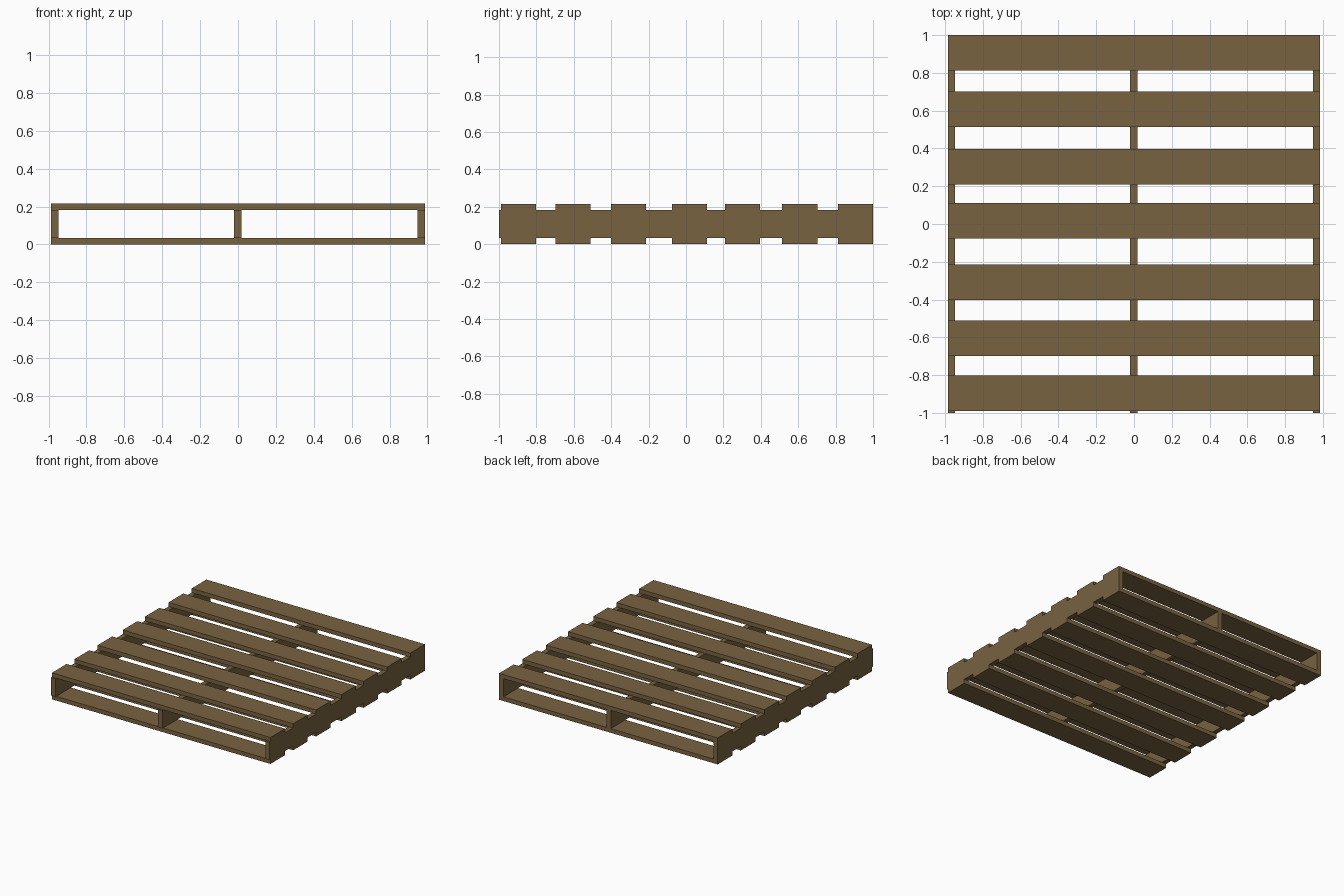
import bpy

if "Cube" in bpy.data.objects:
    bpy.data.objects.remove(bpy.data.objects["Cube"], do_unlink=True)

wood = bpy.data.materials.new("brown_wood")
wood.use_nodes = True
colour = (0.19, 0.123, 0.053, 1)
wood.diffuse_color = colour
wood.node_tree.nodes["Principled BSDF"].inputs["Base Color"].default_value = colour

HALF_X = 0.986
HEIGHT = 0.216
BOARD_T = 0.034
BOARD_W = 0.188
STRINGER_W = 0.039


def box(name, centre, size):
    bpy.ops.mesh.primitive_cube_add(size=1, location=centre)
    obj = bpy.context.object
    obj.name = name
    obj.scale = size
    bpy.ops.object.transform_apply(location=False, rotation=False, scale=True)
    obj.data.materials.append(wood)


# Upright stringers running front to back
edge = HALF_X - STRINGER_W / 2
for side, x in (("right", -edge), ("middle", -0.002), ("left", edge)):
    box(side + "_stringer", (x, 0, HEIGHT / 2),
        (STRINGER_W, 2, HEIGHT - 2 * BOARD_T))

# Deck boards across the top and bottom
for i, y in enumerate((-0.896, -0.604, -0.308, 0.018, 0.302, 0.608, 0.906), 1):
    for deck, z in (("top", HEIGHT - BOARD_T / 2), ("bottom", BOARD_T / 2)):
        box(f"{deck}_board_{i}", (0, y, z), (2 * HALF_X, BOARD_W, BOARD_T))
